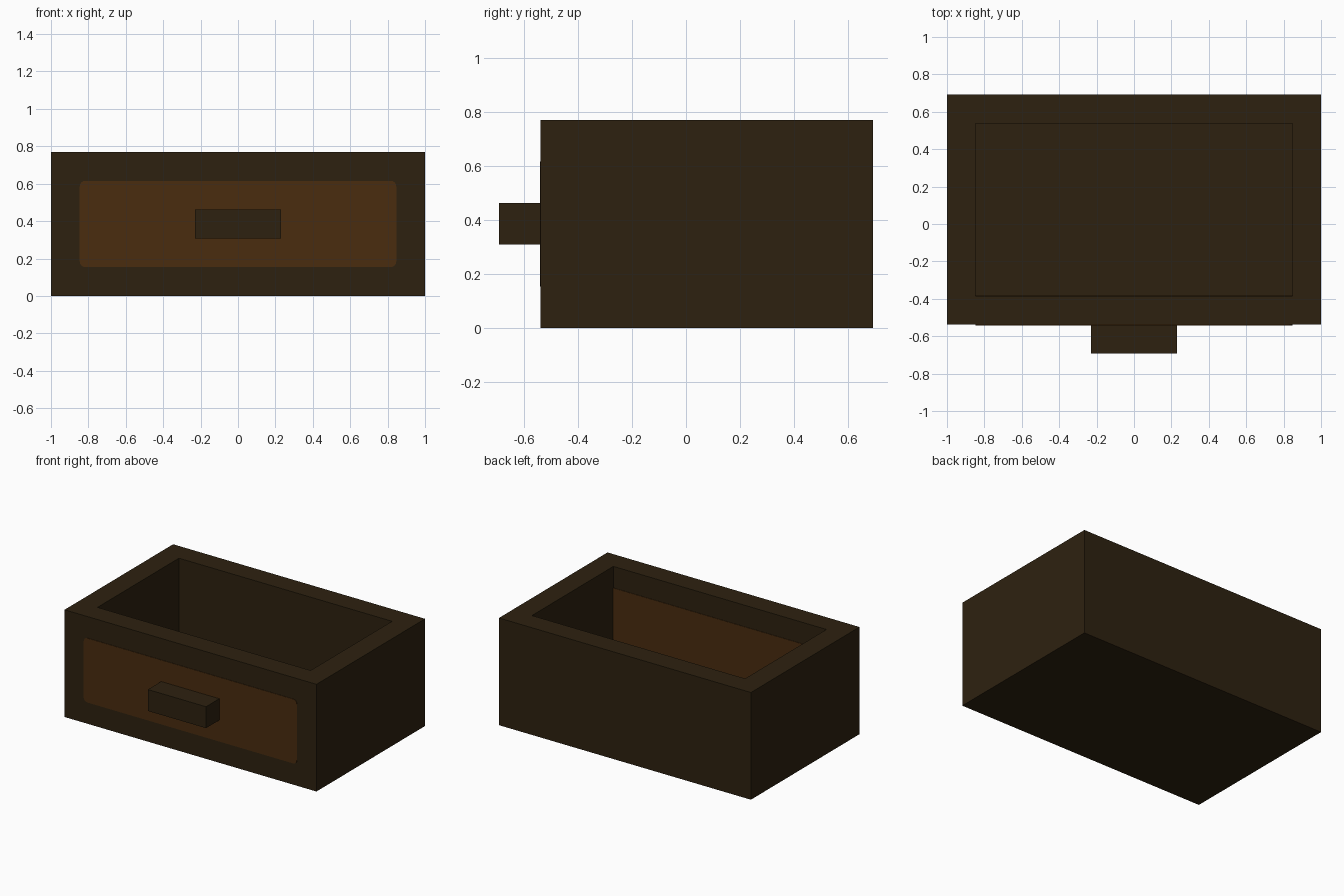
import bpy
import bmesh
from mathutils import Matrix

U = 2 / 26          # module: the body is 26 x 16 x 10 modules
WALL = 2 * U
FRONT, BACK = -7 * U, 9 * U

default = bpy.data.objects.get("Cube")
if default:
    bpy.data.objects.remove(default, do_unlink=True)


def material(name, color):
    mat = bpy.data.materials.new(name)
    mat.use_nodes = True
    mat.diffuse_color = color
    bsdf = next(n for n in mat.node_tree.nodes if n.type == 'BSDF_PRINCIPLED')
    bsdf.inputs["Base Color"].default_value = color
    bsdf.inputs["Roughness"].default_value = 0.8
    return mat


dark_wood = material("dark wood", (0.027, 0.0155, 0.005, 1))
warm_wood = material("warm wood", (0.0685, 0.0255, 0.0048, 1))


def box(bm, lo, hi):
    size = [b - a for a, b in zip(lo, hi)]
    mid = [(a + b) / 2 for a, b in zip(lo, hi)]
    bmesh.ops.create_cube(bm, size=1, matrix=Matrix.Translation(mid) @ Matrix.Diagonal((*size, 1)))


def finish(name, bm, mat):
    mesh = bpy.data.meshes.new(name)
    bm.to_mesh(mesh)
    bm.free()
    mesh.materials.append(mat)
    obj = bpy.data.objects.new(name, mesh)
    bpy.context.collection.objects.link(obj)
    return obj


# Hollow drawer body: inset the top, then sink it to the floor
bm = bmesh.new()
box(bm, (-1, FRONT, 0), (1, BACK, 10 * U))
top = max(bm.faces, key=lambda f: f.calc_center_median().z)
bmesh.ops.inset_region(bm, faces=[top], thickness=WALL, use_even_offset=True)
walls = bmesh.ops.extrude_face_region(bm, geom=[top])
sunk = [g for g in walls["geom"] if isinstance(g, bmesh.types.BMVert)]
bmesh.ops.translate(bm, verts=sunk, vec=(0, 0, -8 * U))
if top.is_valid:
    bmesh.ops.delete(bm, geom=[top], context='FACES_ONLY')
bmesh.ops.recalc_face_normals(bm, faces=bm.faces)
finish("drawer_body", bm, dark_wood)


# Thin coloured panels on the outer and inner sides of the front wall
def panel(name, y0, y1, corner):
    bm = bmesh.new()
    box(bm, (-11 * U, y0, 2 * U), (11 * U, y1, 8 * U))
    if corner:
        edges = [e for e in bm.edges if abs(e.verts[0].co.y - e.verts[1].co.y) > 1e-4]
        bmesh.ops.bevel(bm, geom=edges, offset=corner, segments=4, profile=0.5, affect='EDGES')
    finish(name, bm, warm_wood)


panel("front_panel", FRONT - 0.003, FRONT + 0.003, 0.03)
panel("inner_front_panel", FRONT + WALL - 0.003, FRONT + WALL + 0.003, 0)

# Block handle
bm = bmesh.new()
box(bm, (-3 * U, FRONT - 2 * U, 4 * U), (3 * U, FRONT, 6 * U))
finish("handle", bm, dark_wood)
